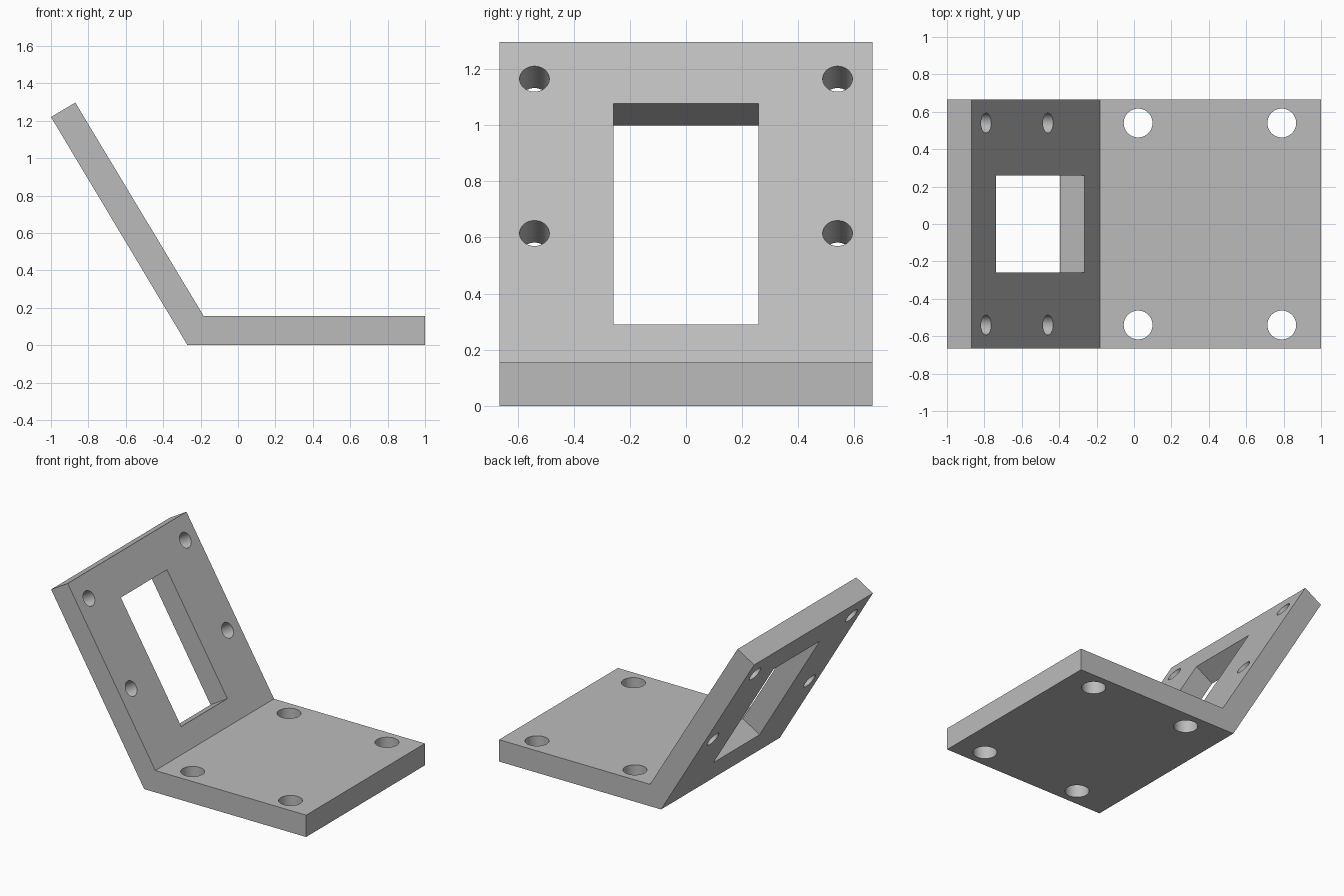
import bpy, bmesh
from math import radians, hypot, atan2
from mathutils import Matrix, Vector

cube = bpy.data.objects.get("Cube")
if cube:
    bpy.data.objects.remove(cube, do_unlink=True)

HALF_DEPTH = 0.665
grey = bpy.data.materials.new("plain grey")
grey.use_nodes = True
colour = (0.5, 0.5, 0.5, 1)
grey.diffuse_color = colour
grey.node_tree.nodes["Principled BSDF"].inputs["Base Color"].default_value = colour


def make_object(name, bm):
    bmesh.ops.recalc_face_normals(bm, faces=bm.faces[:])
    mesh = bpy.data.meshes.new(name)
    bm.to_mesh(mesh)
    bm.free()
    mesh.materials.append(grey)
    obj = bpy.data.objects.new(name, mesh)
    bpy.context.collection.objects.link(obj)
    return obj


# Bent plate: side profile extruded along y
profile = [(-0.27, 0), (1, 0), (1, 0.155), (-0.183, 0.155), (-0.87, 1.297), (-1, 1.22)]
bm = bmesh.new()
side = bm.faces.new([bm.verts.new((x, -HALF_DEPTH, z)) for x, z in profile])
extruded = bmesh.ops.extrude_face_region(bm, geom=[side])["geom"]
bmesh.ops.translate(bm, vec=(0, 2 * HALF_DEPTH, 0),
                    verts=[v for v in extruded if isinstance(v, bmesh.types.BMVert)])
bracket = make_object("angled_bracket", bm)

# Frame of the sloping inner face: local z is its normal, local x runs down the slope
bend, tip = Vector((-0.183, 0, 0.155)), Vector((-0.87, 0, 1.297))
up = (tip - bend).normalized()
tilt = atan2(up.z, -up.x)


def on_slope(z, y=0):
    point = bend.lerp(tip, (z - bend.z) / (tip.z - bend.z))
    return Matrix.Translation((point.x, y, z)) @ Matrix.Rotation(tilt, 4, "Y")


# Cutters: base holes, sloping-plate holes and the window
bm = bmesh.new()


def hole(radius, matrix):
    bmesh.ops.create_cone(bm, cap_ends=True, segments=48, radius1=radius,
                          radius2=radius, depth=0.4, matrix=matrix)


for y in (-0.54, 0.54):
    for x in (0.022, 0.79):
        hole(0.077, Matrix.Translation((x, y, 0.08)))
    for z in (0.615, 1.165):
        hole(0.053, on_slope(z, y))
low, high = 0.29, 1.077
length = (high - low) / up.z
bmesh.ops.create_cube(bm, size=1, matrix=on_slope((low + high) / 2)
                      @ Matrix.Diagonal((length, 0.517, 0.4, 1)))
cutter = make_object("hole_cutter", bm)
cutter.hide_render = True

# Cut, then drop the cutter
cut = bracket.modifiers.new("openings", "BOOLEAN")
cut.operation = "DIFFERENCE"
cut.solver = "EXACT"
cut.object = cutter
bpy.context.view_layer.objects.active = bracket
bracket.select_set(True)
cutter.select_set(False)
bpy.ops.object.modifier_apply(modifier=cut.name)
bpy.data.objects.remove(cutter, do_unlink=True)
bpy.ops.object.shade_smooth_by_angle(angle=radians(30))
